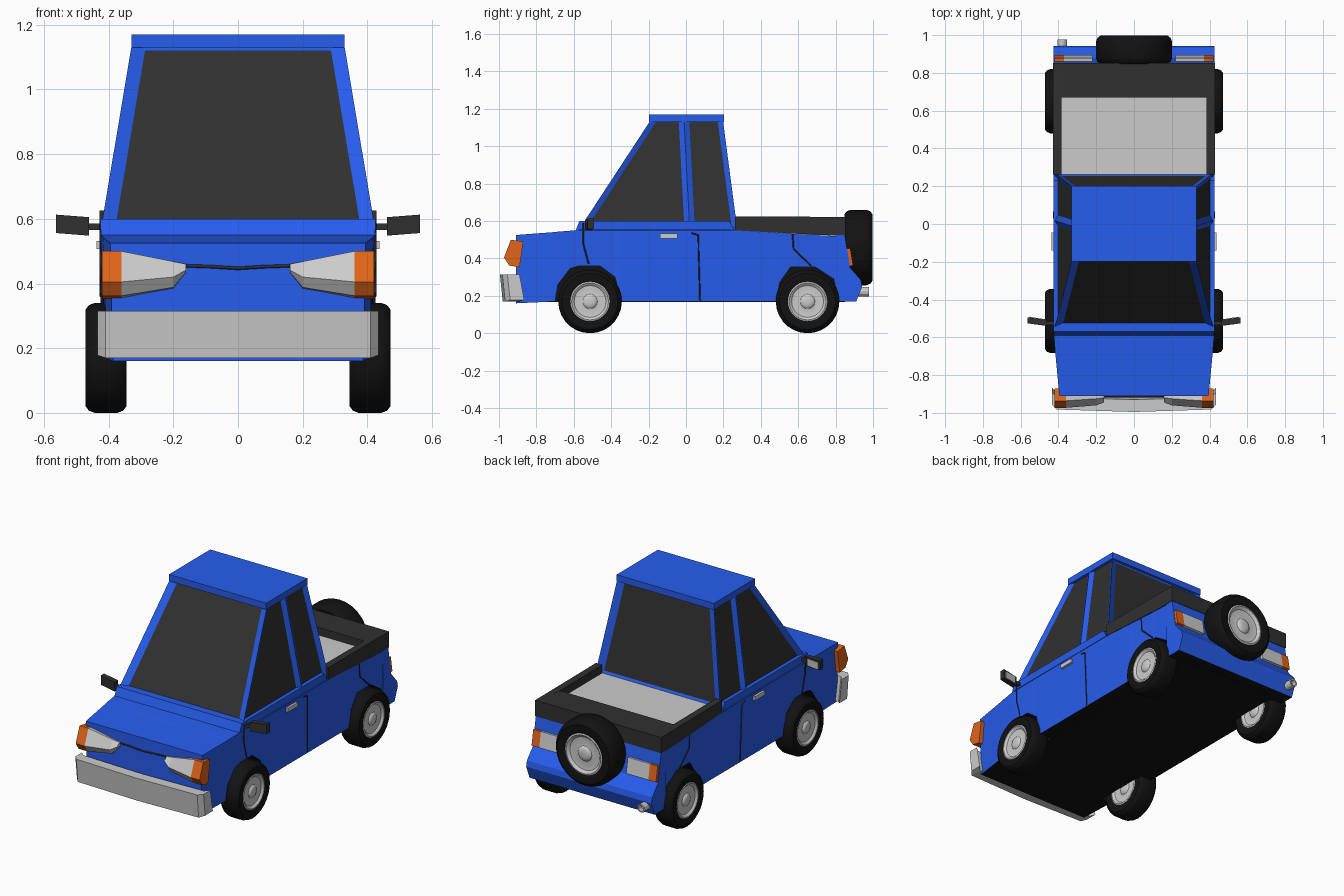
import bpy, bmesh
from math import cos, sin, pi

if "Cube" in bpy.data.objects:
    bpy.data.objects.remove(bpy.data.objects["Cube"])


def material(name, rgb):
    m = bpy.data.materials.new(name)
    m.diffuse_color = (*rgb, 1)
    m.use_nodes = True
    m.node_tree.nodes["Principled BSDF"].inputs["Base Color"].default_value = m.diffuse_color
    return m


BLUE = material("blue_paint", (0.02, 0.11, 0.85))
DARK = material("dark_trim", (0.03, 0.03, 0.03))
BLACK = material("black_rubber", (0.006, 0.006, 0.006))
ORANGE = material("orange_lens", (0.75, 0.13, 0.01))


def finish(name, bm, mats, smooth=False):
    me = bpy.data.meshes.new(name)
    bm.to_mesh(me)
    bm.free()
    for m in mats:
        me.materials.append(m)
    ob = bpy.data.objects.new(name, me)
    bpy.context.collection.objects.link(ob)
    if smooth:
        bpy.ops.object.select_all(action='DESELECT')
        ob.select_set(True)
        bpy.context.view_layer.objects.active = ob
        bpy.ops.object.shade_smooth_by_angle(angle=0.6)
    return ob


def loft_bm(rings):
    bm = bmesh.new()
    vs = [[bm.verts.new(p) for p in r] for r in rings]
    n = len(rings[0])
    for a, b in zip(vs, vs[1:]):
        for i in range(n):
            j = (i + 1) % n
            bm.faces.new((a[i], a[j], b[j], b[i]))
    bm.faces.new(vs[0])
    bm.faces.new(vs[-1])
    bmesh.ops.recalc_face_normals(bm, faces=bm.faces)
    bm.normal_update()
    return bm


def loft(name, rings, mat=None, under=None, smooth=False):
    """Skin rings of points; faces pointing down past `under` turn black."""
    bm = loft_bm(rings)
    if under is not None:
        for f in bm.faces:
            f.material_index = int(f.normal.z < under)
    return finish(name, bm, [m for m in (mat, BLACK if under is not None else None) if m], smooth)


def prism(name, profile, x0, x1, mat=None, under=None):
    return loft(name, [[(x, y, z) for y, z in profile] for x in (x0, x1)], mat, under)


def box(name, x, y, z, mat=None):
    return prism(name, [(y[0], z[0]), (y[1], z[0]), (y[1], z[1]), (y[0], z[1])], x[0], x[1], mat)


def seam(name, pts, r=0.004):
    cu = bpy.data.curves.new(name, 'CURVE')
    cu.dimensions = '3D'
    cu.bevel_depth = r
    cu.bevel_resolution = 0
    sp = cu.splines.new('POLY')
    sp.points.add(len(pts) - 1)
    for p, co in zip(sp.points, pts):
        p.co = (*co, 1)
    cu.materials.append(DARK)
    bpy.context.collection.objects.link(bpy.data.objects.new(name, cu))


# Lower body: (y, bottom, top, half width), wheel arches follow the bottom line
stations = [(-.91, .16, .525, .395), (-.70, .17, .541, .415), (-.685, .26, .543, .417),
            (-.62, .345, .548, .422), (-.59, .355, .55, .424), (-.57, .36, .60, .425),
            (-.46, .36, .60, .425), (-.38, .30, .60, .425), (-.345, .17, .60, .425),
            (.23, .17, .60, .425), (.26, .17, .55, .425), (.485, .17, .537, .425),
            (.50, .27, .536, .425), (.56, .355, .532, .425), (.69, .355, .525, .425),
            (.79, .29, .52, .425), (.815, .17, .52, .425)]
loft("body", [[(w - .008, y, a), (w, y, b), (-w, y, b), (-w + .008, y, a)]
              for y, a, b, w in stations], BLUE, under=-.1)
prism("tail_panel", [(.80, .17), (.91, .17), (.942, .25), (.935, .285), (.878, .35), (.848, .53), (.80, .53)],
      -.425, .425, BLUE, under=-.9)
box("underbody", (-.335, .335), (-.89, .85), (.166, .5), BLACK)

# Cabin with recessed windows
bm = loft_bm([[(.427, yb, .55), (-.427, yb, .55), (-.324, yt, 1.165), (.324, yt, 1.165)]
              for yb, yt in ((-.575, -.172), (.02, -.012), (.275, .194))])
bm.faces.ensure_lookup_table()
ends = [f for f in bm.faces if abs(f.normal.y) > .5 or (f.normal.y > .05 and abs(f.normal.x) < .05
                                                        and abs(f.normal.z) < .5)]
sides = [f for f in bm.faces if abs(f.normal.x) > .8]
for group, t in ((ends, .042), (sides, .028)):
    bmesh.ops.inset_individual(bm, faces=group, thickness=t, depth=-.016, use_even_offset=True)
    for f in group:
        f.material_index = 1
finish("cabin", bm, [BLUE, DARK])
box("roof", (-.33, .33), (-.198, .202), (1.13, 1.17), BLUE)

# Cargo bed
box("bed_floor", (-.39, .39), (.26, .68), (.52, .575))
box("bed_tail_rail", (-.428, .428), (.67, .852), (.525, .622), DARK)

# Front bumper with tapered ends
bump = [(-.99, .315), (-.925, .315), (-.90, .17), (-.975, .17)]
loft("front_bumper", [[(x, y + d, z + (.31 - z) * k) for y, z in bump]
                      for x, d, k in ((-.435, .035, .06), (-.41, .008, 0), (0, -.005, 0),
                                      (.41, .008, 0), (.435, .035, .06))])
seam("grille_slit", [(-.17, -.912, .455), (-.08, -.914, .452), (0, -.914, .447),
                     (.08, -.914, .452), (.17, -.912, .455)], .005)

# Mirrored lights, trim and bed rails
lamp = [(-.87, .49), (-.936, .50), (-.973, .405), (-.945, .362), (-.89, .352)]
lamp_mid = [(-.87, .46), (-.925, .468), (-.96, .42), (-.94, .388), (-.89, .383)]
lamp_in = [(-.87, .455), (-.92, .46), (-.945, .442), (-.935, .436), (-.89, .434)]
tail = [(.84, .45), (.878, .455), (.894, .362), (.86, .358)]
for s, side in ((1, "right"), (-1, "left")):
    prism(side + "_front_indicator", lamp, s * .36, s * .42, ORANGE)
    loft(side + "_headlight", [[(s * x, y, z) for y, z in p]
                               for x, p in ((.36, lamp), (.20, lamp_mid), (.16, lamp_in))])
    prism(side + "_tail_light", tail, s * .22, s * .37)
    prism(side + "_rear_indicator", tail, s * .37, s * .422, ORANGE)
    prism(side + "_bed_rail", [(.262, .55), (.56, .533), (.80, .522), (.80, .622), (.262, .625)],
          s * .385, s * .428, DARK)
    box(side + "_door_handle", (s * .42, s * .437), (-.14, -.045), (.507, .532))
    # Wing mirror: angled housing, glass and arm
    loft(side + "_mirror", [[(s * (x + e), y + d, z + k) for d, z in
                             ((-.018, .548), (.014, .548), (.014, .605), (-.018, .605))]
                            for x, e, y, k in ((.46, 0, -.522, 0), (.563, 0, -.508, .008))], DARK)
    loft(side + "_mirror_glass", [[(s * x, y + d, z) for d, z in
                                   ((0, .558), (.004, .558), (.004, .60), (0, .60))]
                                  for x, y in ((.472, -.508), (.552, -.495))])
    box(side + "_mirror_arm", (s * .41, s * .47), (-.535, -.515), (.565, .585), DARK)
    x = s * .424
    seam(side + "_door_seam", [(x, .03, .535), (x, .065, .525), (x - s * .005, .075, .175)])
    seam(side + "_fender_seam", [(x, -.55, .59), (x, -.55, .48), (x, -.52, .37)])
    seam(side + "_bed_seam", [(x, .57, .53), (x, .575, .45), (x, .67, .36)])


# Wheels: turned tyre and rim profiles as (offset / width, radius / R)
tyre_half = [(.3, .58), (.46, .62), (.5, .68), (.5, .88), (.42, .96), (.28, 1)]
rim_half = [(.47, .03), (.47, .13), (.43, .2), (.38, .23), (.36, .3), (.39, .5), (.43, .53), (.48, .58), (.46, .635)]


def wheel(name, c, R, w, axis, n=28):
    def ring(a, r):
        pts = [(r * R * cos(2 * pi * i / n), r * R * sin(2 * pi * i / n)) for i in range(n)]
        if axis == 'x':
            return [(c[0] + a * w, c[1] + u, c[2] + v) for u, v in pts]
        return [(c[0] + u, c[1] + a * w, c[2] + v) for u, v in pts]
    for part, half, mat in (("_tyre", tyre_half, BLACK), ("_rim", rim_half, None)):
        prof = [(-a, r) for a, r in half] + [(a, r) for a, r in reversed(half)]
        loft(name + part, [ring(a, r) for a, r in prof], mat, smooth=True)


for s, side in ((1, "right"), (-1, "left")):
    wheel(side + "_front_wheel", (s * .408, -.513, .17), .17, .126, 'x')
    wheel(side + "_rear_wheel", (s * .408, .65, .17), .17, .126, 'x')
wheel("spare_wheel", (0, .922, .458), .202, .15, 'y')

# Exhaust pipe
loft("exhaust", [[(-.38 + r * cos(i * pi / 6), y, .222 + r * sin(i * pi / 6)) for i in range(12)]
                 for y, r in ((.88, .026), (.978, .026), (.978, .018), (.95, .018))])
